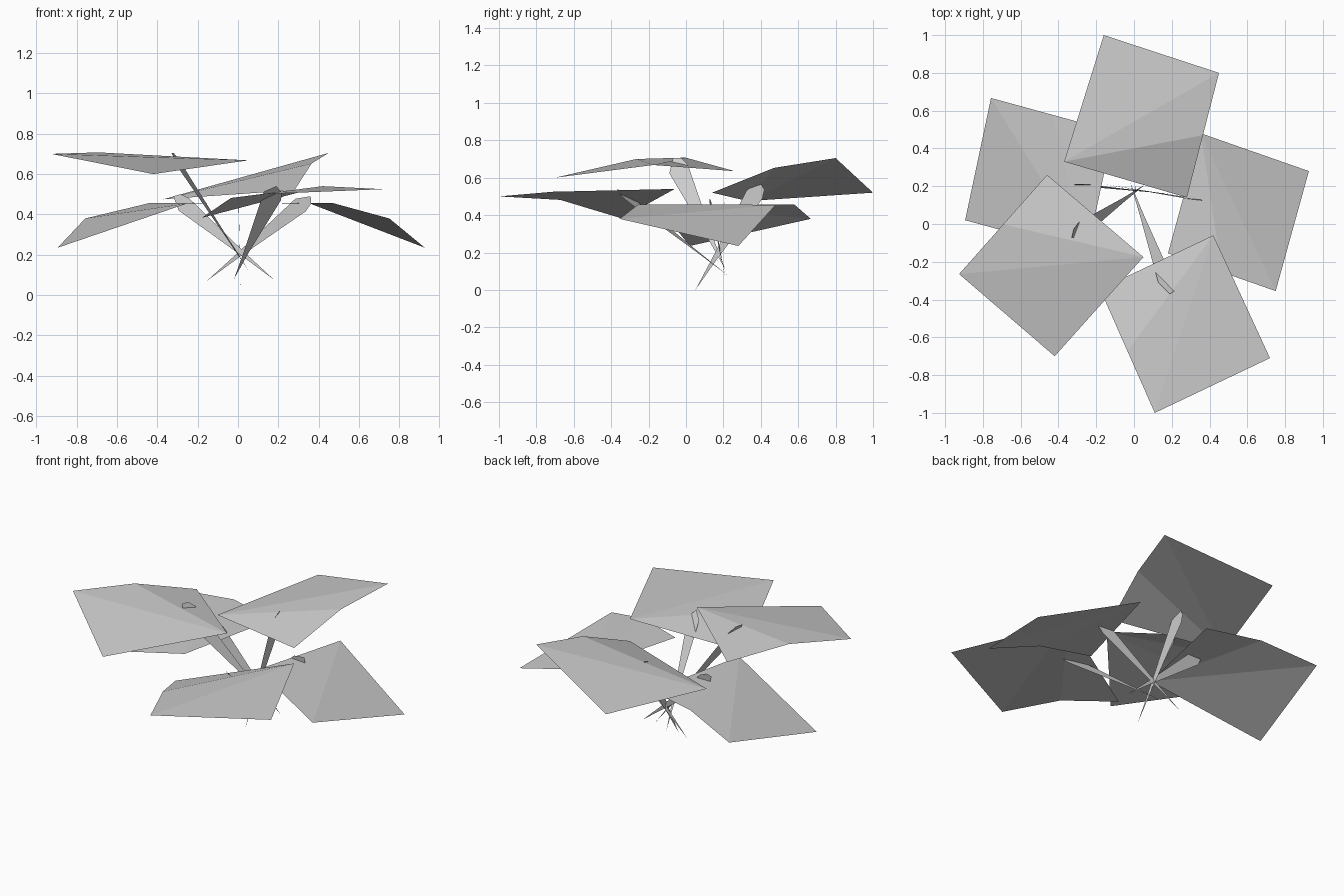
import bpy
from mathutils import Vector

cube = bpy.data.objects.get("Cube")
if cube:
    bpy.data.objects.remove(cube, do_unlink=True)

grey = bpy.data.materials.new("plain_grey")
grey.use_nodes = True
tone = (0.6, 0.6, 0.6, 1)
grey.diffuse_color = tone
grey.node_tree.nodes["Principled BSDF"].inputs["Base Color"].default_value = tone


def add_mesh(name, verts, faces):
    mesh = bpy.data.meshes.new(name)
    mesh.from_pydata([tuple(v) for v in verts], [], faces)
    mesh.materials.append(grey)
    mesh.update()
    obj = bpy.data.objects.new(name, mesh)
    bpy.context.collection.objects.link(obj)
    return obj


def leaf(name, inner_a, inner_b, outer_b, outer_a, bulge=0.04):
    """Square leaf card, one side edge raised in the middle, fanned from one corner."""
    a, b, c, d = map(Vector, (inner_a, inner_b, outer_b, outer_a))
    raised = (b + c) / 2 + Vector((0, 0, bulge))
    side = (a + d) / 2
    fan = [(0, i, i + 1) for i in range(1, 5)]
    return add_mesh(name, [a, b, raised, c, d, side], fan)


def stem(name, root, tip, wide, width):
    """Flat ribbon: pointed root, narrow waist, broad slanted end."""
    root, tip = Vector(root), Vector(tip)
    axis = tip - root
    w = Vector(wide)
    w = (w - axis * w.dot(axis) / axis.length_squared).normalized() * width / 2
    outline = [root]
    outline += [root + axis * t + w * s for t, s in ((0.3, 0.25), (0.9, 1), (0.97, 0.7))]
    outline.append(tip)
    outline += [root + axis * t - w * s for t, s in ((0.9, 0.9), (0.3, 0.25))]
    return add_mesh(name, outline, [(0, 1, 6), (1, 2, 5, 6), (2, 3, 4, 5)])


# Leaves
leaf("back_leaf", (-.37, .33, .475), (.28, .14, .52), (.45, .80, .705), (-.16, 1.0, .52))
leaf("left_leaf", (.354, .48, .455), (.18, -.155, .455), (.75, -.355, .38), (.926, .28, .235))
leaf("right_leaf", (-.25, -.155, .455), (-.11, .49, .455), (-.757, .667, .38), (-.894, .02, .235))
leaf("front_left_leaf", (.42, -.06, .54), (-.18, -.345, .383), (.11, -1.0, .50), (.72, -.71, .525))
leaf("front_right_leaf", (.05, -.175, .668), (-.46, .26, .635), (-.926, -.265, .70), (-.42, -.70, .60))

# Stems crossing near the centre
stem("back_stem", (.015, .05, 0), (0, .40, .57), (0, .84, -.54), .10)
stem("left_stem", (-.155, .21, .07), (.36, .125, .49), (.6, 0, -.7), .085)
stem("right_stem", (.18, .16, .075), (-.32, .21, .49), (.67, .1, .74), .085)
stem("front_left_stem", (-.02, .22, .08), (.19, -.37, .54), (.9, 0, -.45), .10)
stem("front_right_stem", (.06, .21, .11), (-.33, -.07, .705), (0, .9, .42), .115)
